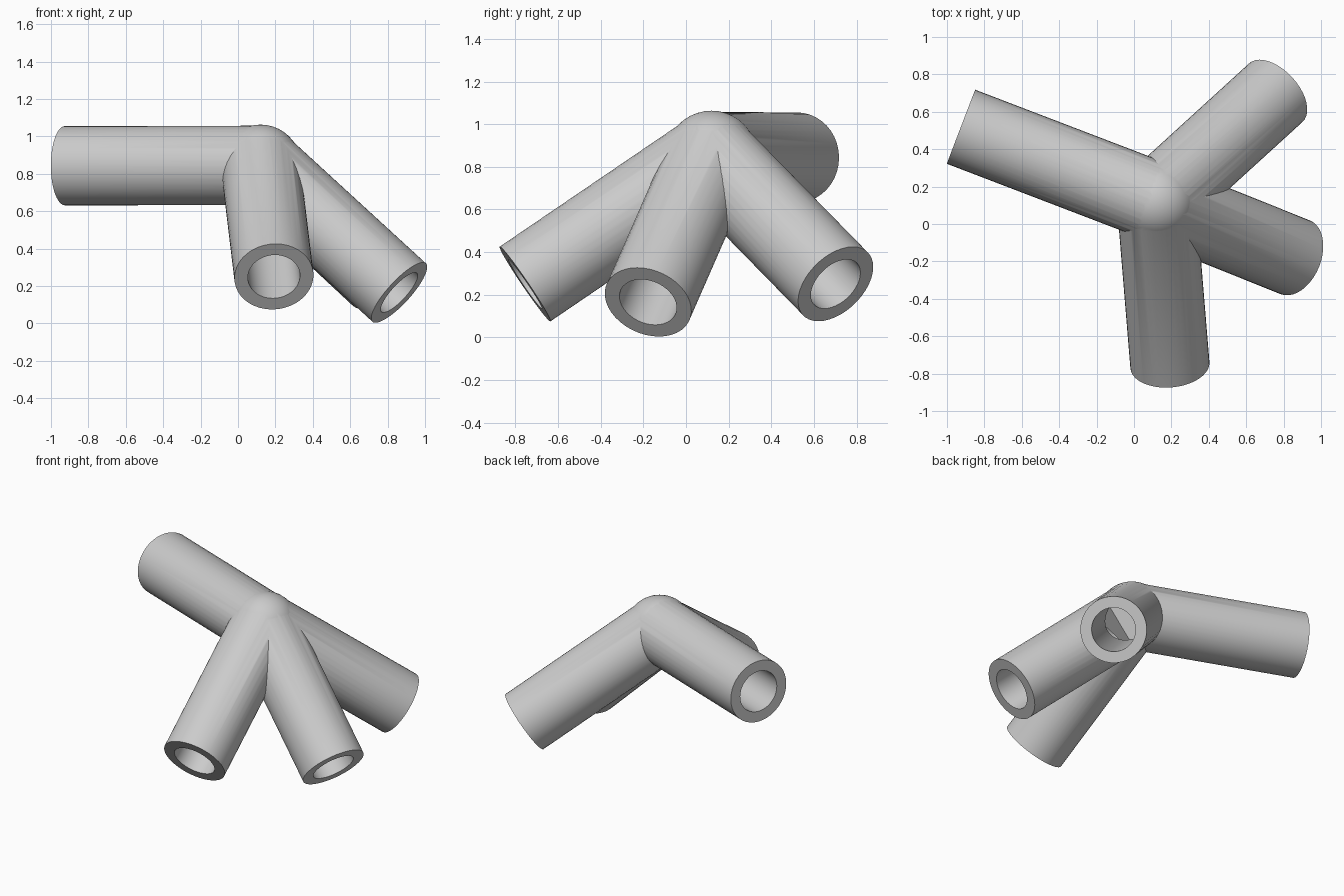
import bpy
from mathutils import Vector

cube = bpy.data.objects.get("Cube")
if cube:
    bpy.data.objects.remove(cube, do_unlink=True)

HUB = Vector((0.12, 0.12, 0.845))
OUTER, BORE, HUB_RADIUS = 0.212, 0.14, 0.218
BORE_START = 0.15

# Centre of each socket's open end
SOCKET_ENDS = {
    "horizontal_socket": (-0.925, 0.52, 0.843),
    "front_socket": (0.192, -0.755, 0.25),
    "left_front_socket": (0.862, -0.178, 0.165),
    "left_back_socket": (0.758, 0.702, 0.25),
}

grey = bpy.data.materials.new("light grey")
grey.use_nodes = True
grey.diffuse_color = (0.6, 0.6, 0.6, 1)
grey.node_tree.nodes["Principled BSDF"].inputs["Base Color"].default_value = (0.6, 0.6, 0.6, 1)


def rod(name, start, end, radius):
    """Solid cylinder running between two points."""
    axis = end - start
    bpy.ops.mesh.primitive_cylinder_add(vertices=40, radius=radius, depth=axis.length,
                                        location=(start + end) / 2)
    obj = bpy.context.object
    obj.name = name
    obj.rotation_euler = axis.to_track_quat('Z', 'Y').to_euler()
    obj.data.materials.append(grey)
    return obj


def combine(target, helper, operation):
    """Apply a boolean and discard its helper."""
    mod = target.modifiers.new(operation.lower(), 'BOOLEAN')
    mod.operation = operation
    mod.solver = 'EXACT'
    mod.object = helper
    helper.hide_render = True
    bpy.context.view_layer.objects.active = target
    bpy.ops.object.modifier_apply(modifier=mod.name)
    bpy.data.objects.remove(helper, do_unlink=True)


# Rounded hub
bpy.ops.mesh.primitive_uv_sphere_add(segments=40, ring_count=20, radius=HUB_RADIUS, location=HUB)
connector = bpy.context.object
connector.name = "four_way_pipe_connector"
connector.data.materials.append(grey)

# Join the sockets to the hub
for name, end in SOCKET_ENDS.items():
    combine(connector, rod(name, HUB, Vector(end), OUTER), 'UNION')

# Drill a blind bore into each socket
for name, end in SOCKET_ENDS.items():
    end = Vector(end)
    direction = (end - HUB).normalized()
    bore = rod(name + "_bore", HUB + direction * BORE_START, end + direction * 0.1, BORE)
    combine(connector, bore, 'DIFFERENCE')

# Smooth walls with crisp rims
bpy.ops.object.select_all(action='DESELECT')
connector.select_set(True)
bpy.context.view_layer.objects.active = connector
bpy.ops.object.shade_smooth_by_angle(angle=0.52)
